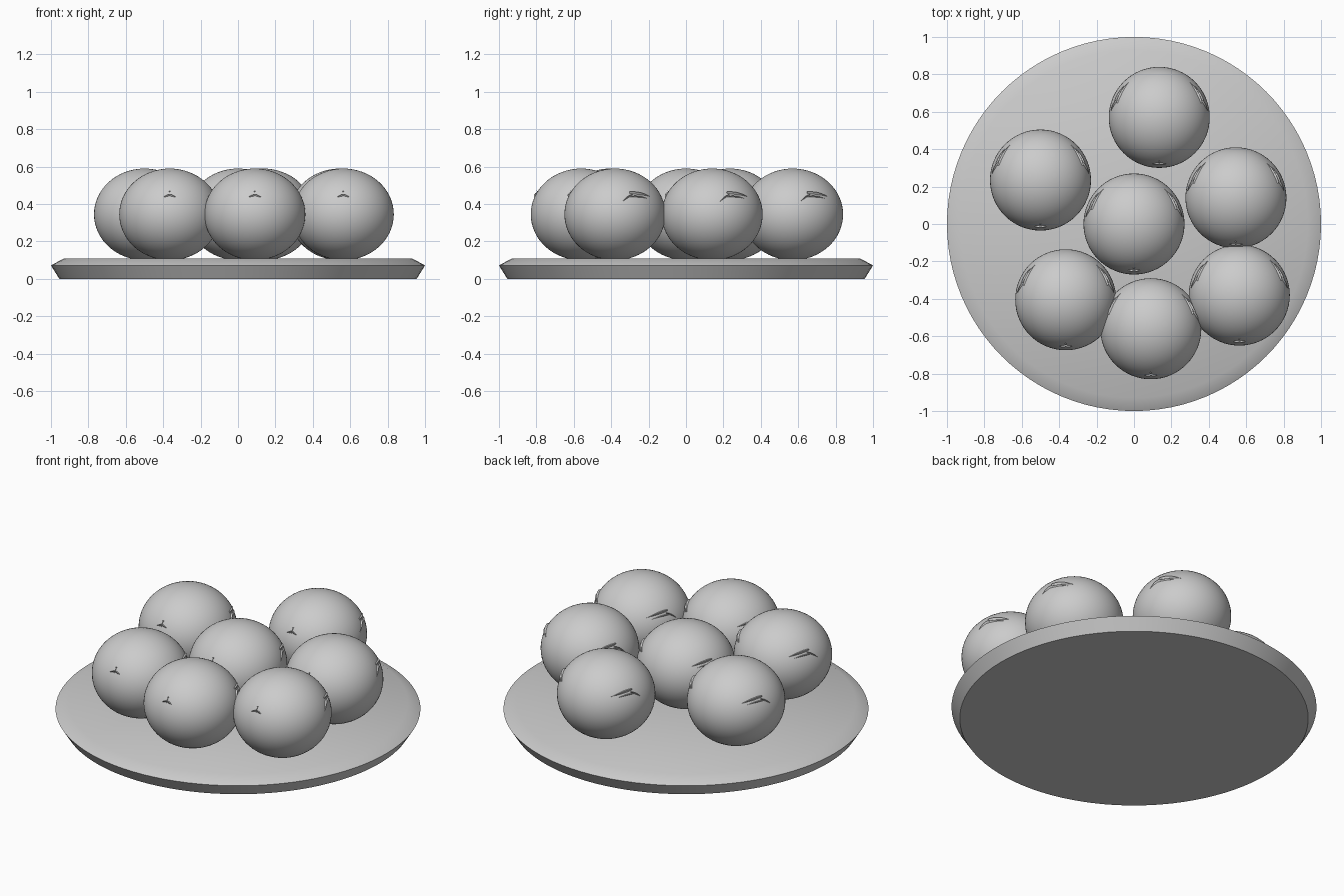
import bpy, bmesh, math
from mathutils import Vector

cube = bpy.data.objects.get("Cube")
if cube:
    bpy.data.objects.remove(cube)

RX, RZ, CZ = 0.27, 0.245, 0.345      # bun half width, half height, centre height

grey = bpy.data.materials.new("plain grey")
grey.use_nodes = True
grey.diffuse_color = (0.6, 0.6, 0.6, 1)
grey.node_tree.nodes["Principled BSDF"].inputs["Base Color"].default_value = (0.6, 0.6, 0.6, 1)


def mesh_from(bm, name, smooth_angle):
    bmesh.ops.recalc_face_normals(bm, faces=bm.faces)
    for f in bm.faces:
        f.smooth = True
    for e in bm.edges:
        e.smooth = e.calc_face_angle(0) < math.radians(smooth_angle)
    me = bpy.data.meshes.new(name)
    bm.to_mesh(me)
    bm.free()
    me.materials.append(grey)
    return me


def add(name, me, loc=(0, 0, 0), parent=None):
    ob = bpy.data.objects.new(name, me)
    bpy.context.collection.objects.link(ob)
    ob.location = loc
    ob.parent = parent
    return ob


def on_bun(degrees, z, lift):
    """Point on the bun's skin, raised outward by lift."""
    a = math.radians(degrees)
    r = RX * math.sqrt(1 - (z / RZ) ** 2)
    p = Vector((r * math.cos(a), r * math.sin(a), z))
    normal = Vector((p.x / RX ** 2, p.y / RX ** 2, z / RZ ** 2)).normalized()
    return p + normal * lift


def crease(bm, start, end, width, height, bow=0.0, steps=8):
    """Raised tapering fold between two (angle, z) spots, triangular in section."""
    rows = []
    for i in range(steps + 1):
        t = i / steps
        swell = max(math.sin(math.pi * min(1, 0.25 + 0.75 * t)), 0.05)
        ang = start[0] + (end[0] - start[0]) * t
        z = start[1] + (end[1] - start[1]) * t + bow * math.sin(math.pi * t)
        rows.append([bm.verts.new(on_bun(ang, z + side * width * swell, lift))
                     for side, lift in ((1, -0.004), (0.3, height * swell), (-1, -0.004))])
    for a, b in zip(rows, rows[1:]):
        for j in range(3):
            k = (j + 1) % 3
            bm.faces.new((a[j], a[k], b[k], b[j]))
    bm.faces.new(rows[0])
    bm.faces.new(rows[-1][::-1])


# Plate: turned profile with a bevelled rim
bm = bmesh.new()
SEG = 96
rings = []
for r, z in ((0.955, 0.0), (1.0, 0.072), (0.93, 0.11)):
    rings.append([bm.verts.new((r * math.cos(math.tau * i / SEG), r * math.sin(math.tau * i / SEG), z))
                  for i in range(SEG)])
for a, b in zip(rings, rings[1:]):
    for i in range(SEG):
        j = (i + 1) % SEG
        bm.faces.new((a[i], a[j], b[j], b[i]))
bm.faces.new(rings[0][::-1])
bm.faces.new(rings[-1])
add("plate", mesh_from(bm, "plate", 35))

# Bun body
bm = bmesh.new()
bmesh.ops.create_uvsphere(bm, u_segments=64, v_segments=32, radius=1)
bmesh.ops.scale(bm, vec=(RX, RX, RZ), verts=bm.verts)
bun_mesh = mesh_from(bm, "bun", 60)

# Small fold at the front
bm = bmesh.new()
for s in (-1, 1):
    crease(bm, (-90, 0.103), (-90 + s * 8, 0.092), 0.006, 0.008)
crease(bm, (-91, 0.122), (-89, 0.122), 0.005, 0.006, steps=3)
crease(bm, (-90, 0.095), (-90, 0.120), 0.006, 0.007, steps=4)
front_mesh = mesh_from(bm, "front_fold", 30)

# Long folds towards the back on both sides
side_meshes = []
for side in ("left", "right"):
    bm = bmesh.new()
    where = (lambda a: a) if side == "left" else (lambda a: 180 - a)
    crease(bm, (where(19), 0.116), (where(49), 0.095), 0.008, 0.010, 0.004)
    crease(bm, (where(22), 0.104), (where(8), 0.064), 0.006, 0.009, 0.005)
    crease(bm, (where(18), 0.094), (where(42), 0.086), 0.005, 0.008, 0.004)
    side_meshes.append((side, mesh_from(bm, side + "_fold", 30)))

# Seven buns arranged on the plate
spots = ((0, 0), (0.135, 0.57), (-0.50, 0.235), (0.545, 0.14),
         (-0.365, -0.405), (0.09, -0.56), (0.563, -0.38))
for n, (x, y) in enumerate(spots, 1):
    bun = add(f"bun_{n}", bun_mesh, (x, y, CZ))
    add(f"front_fold_{n}", front_mesh, parent=bun)
    for side, me in side_meshes:
        add(f"{side}_fold_{n}", me, parent=bun)
